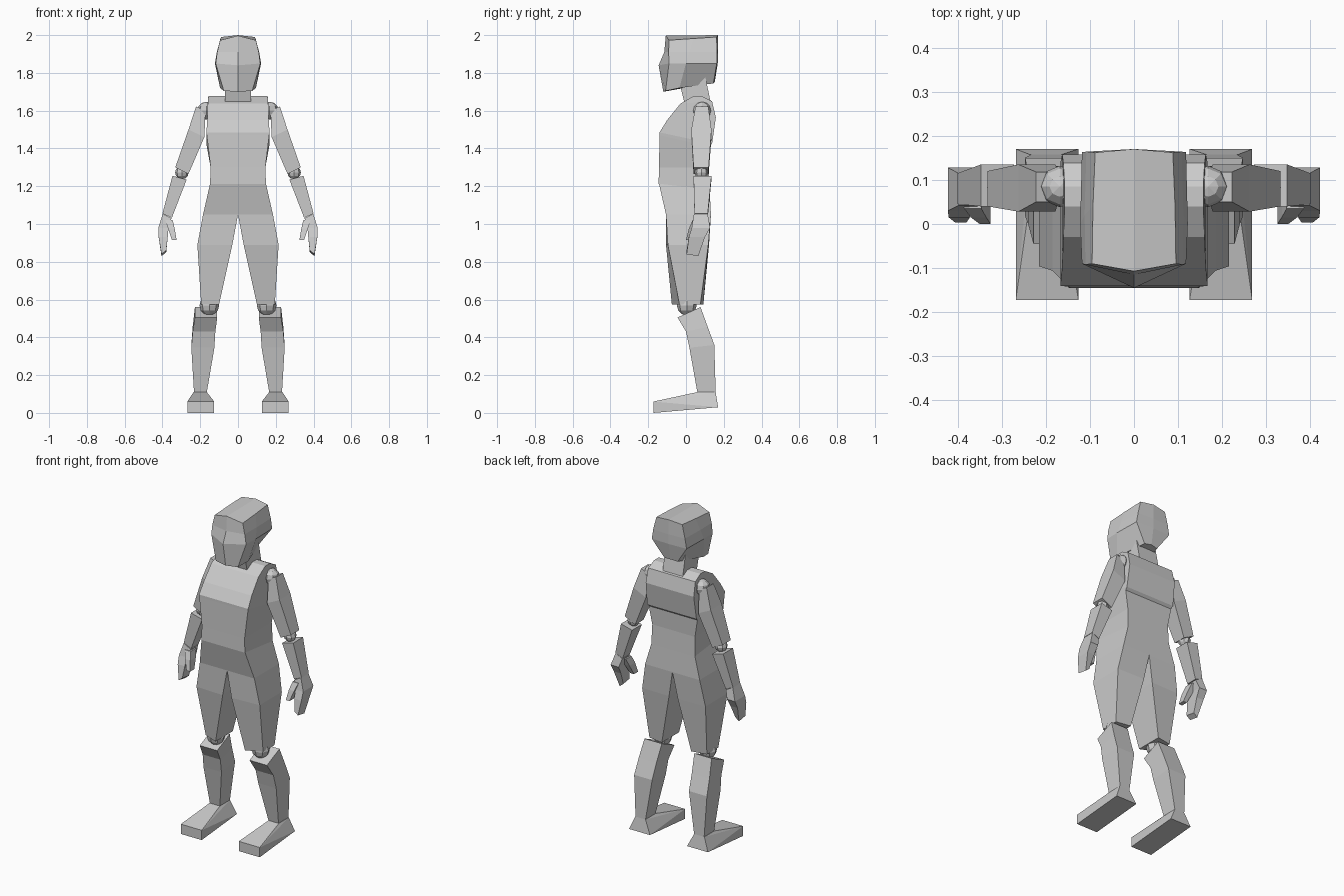
import bpy, bmesh
from mathutils import Matrix


def finish(name, bm):
    """Right half of a part -> object mirrored across the centre plane."""
    bmesh.ops.recalc_face_normals(bm, faces=bm.faces[:])
    inner = [f for f in bm.faces if all(abs(v.co.x) < 1e-4 for v in f.verts)]
    bmesh.ops.delete(bm, geom=inner, context='FACES')
    me = bpy.data.meshes.new(name)
    bm.to_mesh(me)
    bm.free()
    ob = bpy.data.objects.new(name, me)
    bpy.context.collection.objects.link(ob)
    ob.modifiers.new("Mirror", 'MIRROR').use_clip = True
    return ob


def loft(name, rings):
    bm = bmesh.new()
    loops = [[bm.verts.new(p) for p in r] for r in rings]
    n = len(loops[0])
    for a, b in zip(loops, loops[1:]):
        for i in range(n):
            j = (i + 1) % n
            bm.faces.new((a[i], a[j], b[j], b[i]))
    bm.faces.new(loops[0])
    bm.faces.new(loops[-1])
    return finish(name, bm)


def quad(x0, x1, y0, y1, z, dzx=0, dzy=0, dyo=0):
    """Four-sided section; dzx / dzy tilt it, dyo chamfers the outer side."""
    return [(x0, y0, z), (x1, y0 + dyo, z + dzx),
            (x1, y1 - dyo * .4, z + dzx + dzy), (x0, y1, z + dzy)]


def ball(name, loc, r):
    bm = bmesh.new()
    bmesh.ops.create_uvsphere(bm, u_segments=8, v_segments=6, radius=r,
                              matrix=Matrix.Translation(loc))
    return finish(name, bm)


# head: front centre, front side, cheek, back side, back centre
loft("head", [
    [(0, -.107, 1.997), (.095, -.09, 1.973), (.093, .04, 1.982), (.088, .162, 1.99), (0, .17, 2.0)],
    [(0, -.115, 1.91), (.11, -.092, 1.91), (.112, .02, 1.91), (.108, .164, 1.91), (0, .17, 1.91)],
    [(0, -.145, 1.84), (.118, -.09, 1.85), (.122, .0, 1.85), (.118, .163, 1.85), (0, .168, 1.85)],
    [(0, -.12, 1.70), (.075, -.108, 1.705), (.095, -.035, 1.72), (.045, .145, 1.745), (0, .152, 1.75)],
])

# neck
loft("neck", [quad(0, .068, -.045, .10, 1.79), quad(0, .068, .0, .138, 1.61)])

# torso and waist
loft("torso", [
    quad(0, .157, .04, .085, 1.677),
    quad(0, .16, -.03, .138, 1.637, dzy=.012),
    quad(0, .163, -.10, .158, 1.55, dzy=.015),
    quad(0, .167, -.14, .138, 1.485, dzy=-.06),
    quad(0, .165, -.14, .125, 1.47, dzy=-.06),
    quad(0, .145, -.143, .12, 1.30),
    quad(0, .148, -.145, .125, 1.213, dzy=-.03),
])

# pelvis running into the thighs
loft("pelvis_and_thighs", [
    quad(0, .148, -.143, .125, 1.213, dzy=-.03),
    quad(0, .185, -.106, .132, 1.05),
    quad(.03, .215, -.106, .122, .89, dyo=.01),
    quad(.10, .195, -.075, .092, .575, dyo=.04),
])

# knees and shins
ball("knee", (.152, .004, .568), .052)
loft("shin", [
    quad(.11, .228, -.045, .077, .505, dzy=.055),
    quad(.12, .24, .0, .115, .43, dzy=.025),
    quad(.125, .247, .018, .15, .345, dzy=.015),
    quad(.165, .233, .06, .157, .11),
])

# feet: wedge sole rising to the ankle
bm = bmesh.new()
for p in quad(.126, .268, -.172, .17, 0, dzy=.03) + quad(.165, .235, .06, .157, .11) \
        + [(.126, -.172, .06), (.268, -.172, .06)]:
    bm.verts.new(p)
bmesh.ops.convex_hull(bm, input=bm.verts[:])
bmesh.ops.dissolve_limit(bm, angle_limit=.02, verts=bm.verts[:], edges=bm.edges[:])
finish("foot", bm)

# arms
ball("shoulder", (.168, .085, 1.6), .047)
loft("upper_arm", [
    quad(.172, .222, .05, .118, 1.60, dzx=.022),
    quad(.178, .262, .028, .135, 1.46, dzx=.04),
    quad(.262, .332, .04, .12, 1.265, dzx=.035),
])
ball("elbow", (.297, .082, 1.273), .036)
loft("forearm", [
    quad(.272, .347, .04, .135, 1.235, dzx=.02),
    quad(.35, .40, .045, .115, 1.033, dzx=.022),
])

# hands
loft("hand", [
    quad(.352, .398, .042, .115, 1.03, dzx=.024),
    quad(.368, .422, .03, .128, .98),
    quad(.372, .42, .015, .10, .93),
    quad(.38, .405, .003, .065, .86, dzx=-.02, dzy=-.01),
])
loft("thumb", [
    quad(.346, .385, .035, .09, 1.02),
    quad(.335, .37, .015, .07, .975),
    quad(.325, .35, .0, .04, .915),
])
